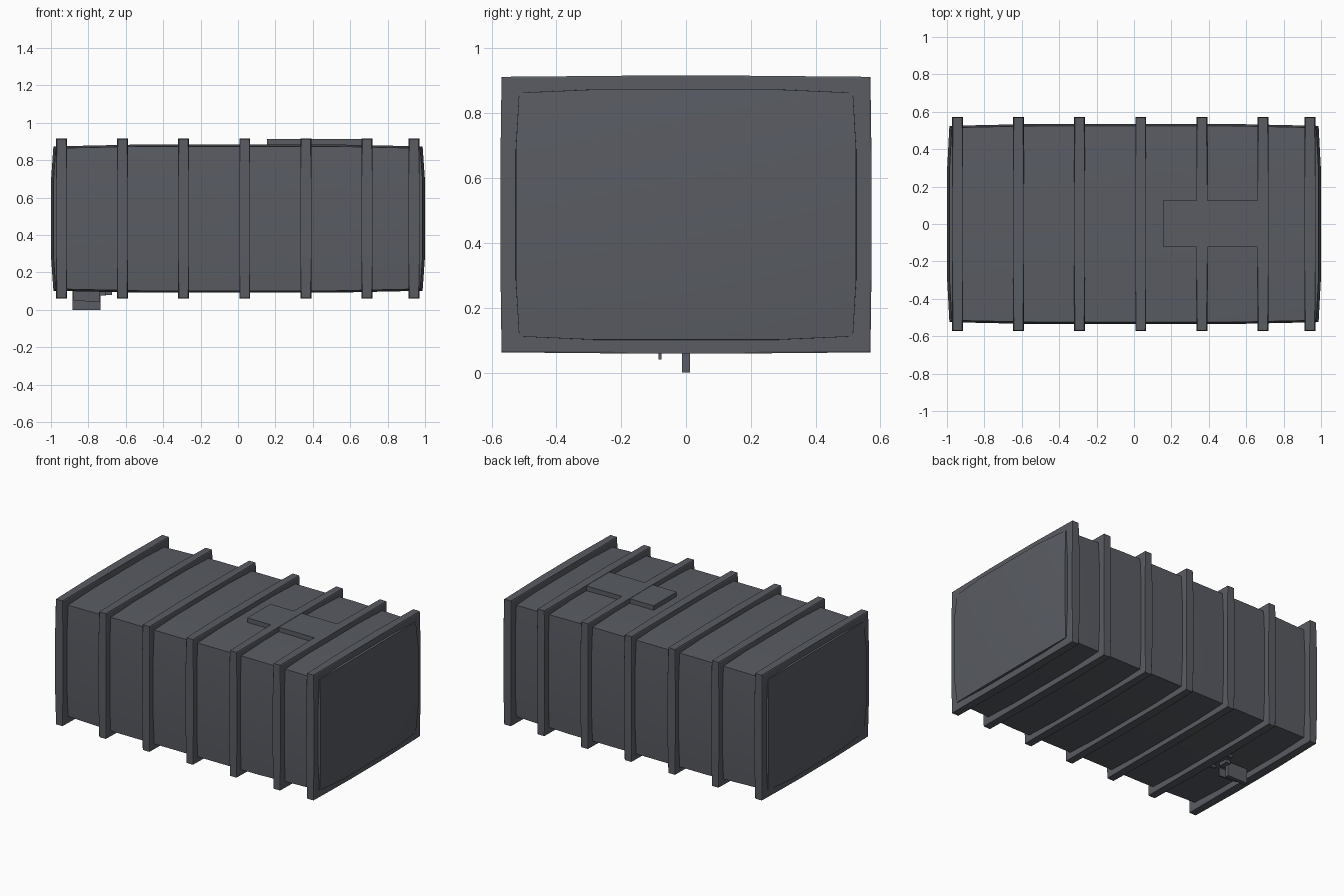
import bpy, bmesh

if "Cube" in bpy.data.objects:
    bpy.data.objects.remove(bpy.data.objects["Cube"])

steel = bpy.data.materials.new("dark_slate_grey")
steel.diffuse_color = (0.10, 0.107, 0.125, 1)
steel.use_nodes = True
steel.node_tree.nodes["Principled BSDF"].inputs["Base Color"].default_value = steel.diffuse_color
ZC = 0.4875  # height of the tank axis


def make_object(name, bm, smooth=False):
    bmesh.ops.recalc_face_normals(bm, faces=bm.faces)
    mesh = bpy.data.meshes.new(name)
    bm.to_mesh(mesh)
    bm.free()
    mesh.materials.append(steel)
    ob = bpy.data.objects.new(name, mesh)
    bpy.context.collection.objects.link(ob)
    if smooth:
        bpy.ops.object.select_all(action='DESELECT')
        ob.select_set(True)
        bpy.context.view_layer.objects.active = ob
        bpy.ops.object.shade_smooth_by_angle(angle=0.4)
    return ob


def prism(name, outline, axis, low, high, bevel=0.0):
    """Extrude a 2D outline along x (yz outline), y (xz) or z (xy)."""
    bm = bmesh.new()

    def point(a, b, c):
        return {'x': (c, a, b), 'y': (a, c, b), 'z': (a, b, c)}[axis]

    face = bm.faces.new([bm.verts.new(point(a, b, low)) for a, b in outline])
    result = bmesh.ops.extrude_face_region(bm, geom=[face])
    for v in result["geom"]:
        if isinstance(v, bmesh.types.BMVert):
            v.co["xyz".index(axis)] = high
    if bevel:
        edges = [e for e in bm.edges
                 if len(e.link_faces) == 2
                 and abs(e.verts[0].co.x - e.verts[1].co.x) < 1e-5]
        bmesh.ops.bevel(bm, geom=edges, offset=bevel, segments=1, affect='EDGES')
    return make_object(name, bm)


def rect(a0, a1, b0, b1):
    return [(a0, b0), (a1, b0), (a1, b1), (a0, b1)]


# Tank body: gridded box with every wall bulging gently outward
bm = bmesh.new()
bmesh.ops.create_cube(bm, size=2)
bmesh.ops.subdivide_edges(bm, edges=bm.edges[:], cuts=3, use_grid_fill=True)
half = (0.974, 0.515, 0.376)
inner = (0.52, 0.28, 0.20)
bulge = (0.013, 0.010, 0.010)
for v in bm.verts:
    c = v.co.copy()
    for i in range(3):
        if abs(c[i]) > 0.9:
            mids = sum(abs(c[j]) < 0.9 for j in range(3) if j != i)
            v.co[i] = (half[i] + bulge[i] * mids) * (1 if c[i] > 0 else -1)
        else:
            v.co[i] = inner[i] * c[i] * 2
    v.co.z += ZC
make_object("tank_body", bm, smooth=True)

# Seven reinforcing bands with slightly crowned edges
top, low = 0.915, 0.058
band = []
for sy, sz in ((-1, -1), (1, -1), (1, 1), (-1, 1)):
    corner = (0.569 * sy, ZC + 0.425 * sz)
    along_z = (0.572 * sy, ZC + 0.2 * sz)
    along_y = (0.18 * sy, ZC + 0.4285 * sz)
    band += [along_y, corner, along_z] if sy * sz < 0 else [along_z, corner, along_y]
for n, x in enumerate((-0.943, -0.618, -0.291, 0.036, 0.363, 0.69, 0.941)):
    prism(f"band_{n + 1}", band, 'x', x - 0.029, x + 0.029, bevel=0.005)

# Raised plate on the roof
prism("roof_plate", rect(0.155, 0.665, -0.122, 0.125), 'z', 0.87, 0.914)

# Drain fitting under the floor
prism("drain_outlet", rect(-0.885, -0.735, 0.0, 0.11), 'y', -0.013, 0.013)
prism("drain_lever", [(-0.88, 0.05), (-0.74, 0.04), (-0.74, 0.11), (-0.88, 0.11)],
      'y', -0.085, -0.075)
prism("drain_pipe", rect(-0.74, -0.705, 0.075, 0.11), 'y', -0.03, 0.03)
for side in (-1, 1):
    prism("drain_bolt", rect(-0.71, -0.675, 0.08, 0.11), 'y',
          side * 0.08 - 0.01, side * 0.08 + 0.01)
